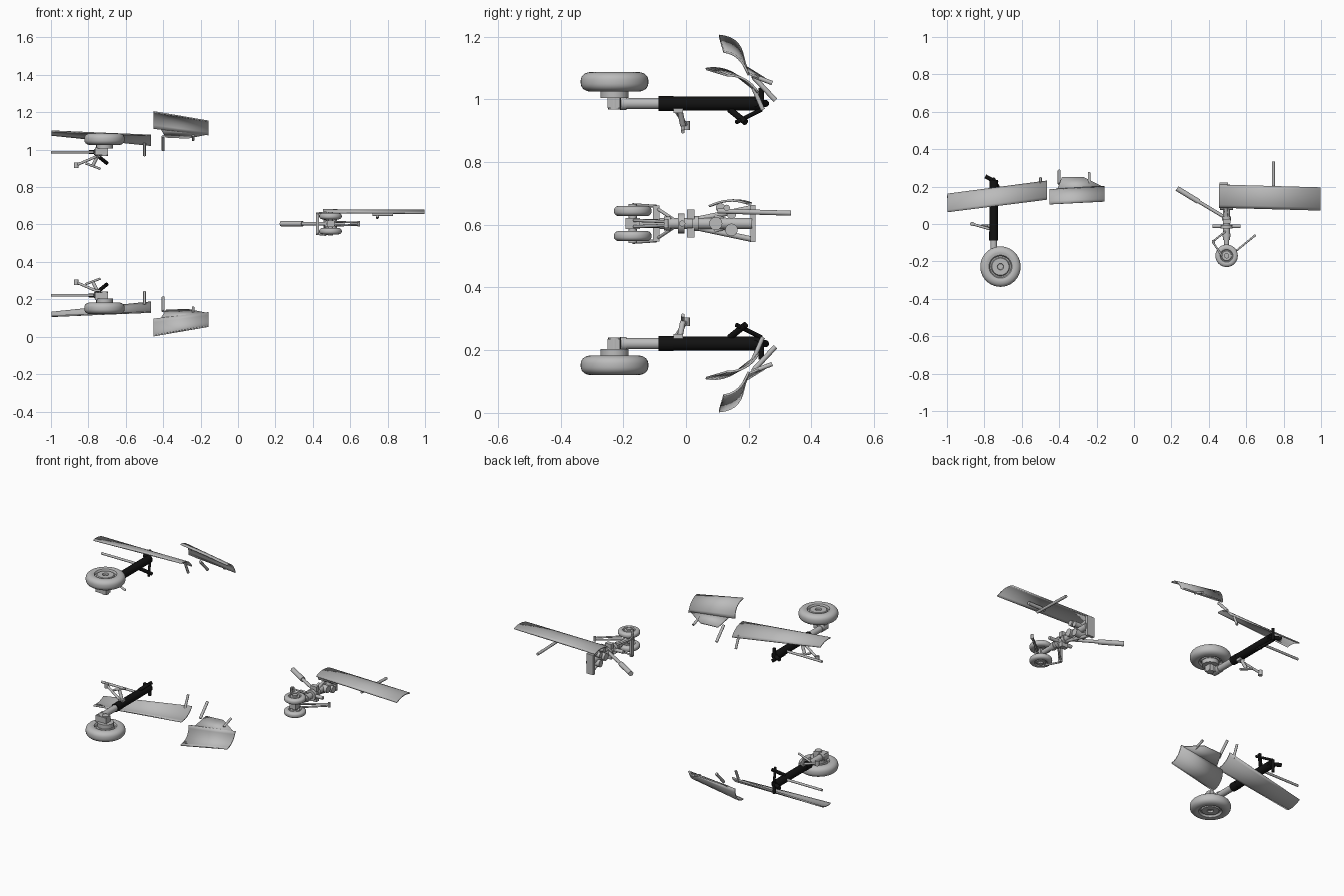
import bpy, bmesh, math
from mathutils import Vector, Matrix

cube = bpy.data.objects.get("Cube")
if cube:
    bpy.data.objects.remove(cube)


def material(name, value):
    mat = bpy.data.materials.new(name)
    mat.use_nodes = True
    mat.diffuse_color = (value, value, value, 1)
    mat.node_tree.nodes["Principled BSDF"].inputs["Base Color"].default_value = mat.diffuse_color
    return mat


GREY = material("light grey metal", .5)
BLACK = material("black metal", .006)
UNIT = .01      # parts are drawn in hundredths, relative to their strut
MIDDLE = Vector((0, 0, .604))
MAIN_STRUT = Vector((-.75, 0, .987))
NOSE_STRUT = MIDDLE + Vector((.495, 0, 0))
origin = MAIN_STRUT
parts = []


def finish(name, bm, mat=GREY, thickness=0):
    bmesh.ops.recalc_face_normals(bm, faces=bm.faces)
    mesh = bpy.data.meshes.new(name)
    bm.to_mesh(mesh)
    bm.free()
    mesh.transform(Matrix.Translation(origin) @ Matrix.Scale(UNIT, 4))
    mesh.materials.append(mat)
    ob = bpy.data.objects.new(name, mesh)
    bpy.context.collection.objects.link(ob)
    bpy.ops.object.select_all(action='DESELECT')
    ob.select_set(True)
    bpy.context.view_layer.objects.active = ob
    bpy.ops.object.shade_smooth_by_angle(angle=math.radians(35))
    if thickness:
        solid = ob.modifiers.new("thickness", 'SOLIDIFY')
        solid.thickness = thickness * UNIT
        solid.offset = 0
    parts.append(ob)


def rod(name, start, end, radius, end_radius=None, mat=GREY):
    start, end = Vector(start), Vector(end)
    along = end - start
    turn = along.to_track_quat('Z', 'Y').to_matrix().to_4x4()
    bm = bmesh.new()
    bmesh.ops.create_cone(bm, cap_ends=True, segments=16, radius1=radius,
                          radius2=end_radius or radius, depth=along.length,
                          matrix=Matrix.Translation((start + end) / 2) @ turn)
    finish(name, bm, mat)


def strut_tube(name, front, back, radius, mat=GREY):
    rod(name, (0, front, 0), (0, back, 0), radius, mat=mat)


def cross_pin(name, centre, half, radius, axis='X'):
    # short tube centred on a point and parallel to an axis
    reach = Vector((half, 0, 0)) if axis == 'X' else Vector((0, 0, half))
    rod(name, Vector(centre) - reach, Vector(centre) + reach, radius)


def box(name, centre, size):
    bm = bmesh.new()
    bmesh.ops.create_cube(bm, size=1, matrix=Matrix.Translation(centre) @ Matrix.Diagonal((*size, 1)))
    finish(name, bm)


def wheel(name, centre, radius, half_width):
    # lathed tyre: a squashed round section, then a dished hub
    section = []
    for k in range(13):
        a = math.pi * k / 24
        section.append((.7 + .3 * math.sin(a), math.cos(a) ** .8 if k < 12 else 0))
    hub = [(0, .5), (.14, .5), (.16, .8), (.42, .8), (.46, .55), (.52, .55), (.57, .9)]
    half = hub + section
    outline = half + [(r, -z) for r, z in reversed(half[:-1])]
    bm = bmesh.new()
    verts = [bm.verts.new((r * radius, 0, z * half_width)) for r, z in outline]
    edges = [bm.edges.new(pair) for pair in zip(verts, verts[1:])]
    bmesh.ops.spin(bm, geom=verts + edges, cent=(0, 0, 0), axis=(0, 0, 1),
                   angle=math.tau, steps=40)
    bmesh.ops.remove_doubles(bm, verts=bm.verts, dist=UNIT / 10)
    bmesh.ops.translate(bm, verts=bm.verts, vec=centre)
    finish(name, bm)


def panel(name, first, last, steps=8):
    # curved sheet between two end arcs, each an x and three (y, z) guide points
    bm = bmesh.new()
    rows = []
    for x, a, b, c in (first, last):
        a, b, c = (Vector((x, *p)) for p in (a, b, c))
        rows.append([bm.verts.new(a.lerp(b, s).lerp(b.lerp(c, s), s))
                     for s in (k / steps for k in range(steps + 1))])
    for k in range(steps):
        bm.faces.new((rows[0][k], rows[1][k], rows[1][k + 1], rows[0][k + 1]))
    finish(name, bm, thickness=.7)


def plate(name, *corners):
    bm = bmesh.new()
    bm.faces.new([bm.verts.new(p) for p in corners])
    finish(name, bm, thickness=.7)


# Main wheel, axle and sliding piston
wheel("main_wheel", (3.6, -22.8, 6.9), 10.8, 3.1)
cross_pin("main_axle", (3.6, -22.8, 2), 4, 2, 'Z')
cross_pin("main_hub_flange", (3.6, -22.8, 3), 1.2, 4.5, 'Z')
box("axle_block", (2, -23, .5), (7, 4, 4))
strut_tube("main_piston", -24, -8, 1.8)
strut_tube("main_piston_collar", -21, -19, 2.1)

# Black strut, trunnion and side brace
strut_tube("main_strut", -8.7, 23.5, 2.25, BLACK)
strut_tube("strut_gland", -8.7, -4, 2.4, BLACK)
rod("trunnion", (-4.5, 25.5, 0), (2, 22, 0), 1.1, mat=BLACK)
rod("trunnion_post", (0, 24, -2), (0, 24, 5), .9, mat=BLACK)
rod("brace_upper", (0, 24, -2), (5, 16, -6), .7, mat=BLACK)
rod("brace_lower", (0, 14, -2), (5, 19, -6), 1, mat=BLACK)

# Side lock linkage
box("lock_lug", (0, -2.5, -2), (3, 3, 2))
rod("lock_arm", (-1, -3, -2.5), (-11.5, 0, -7), .7)
cross_pin("lock_arm_head", (-11.5, 0, -7), 1.4, 1.2, 'Z')
rod("lock_link", (-6.5, -1, -6), (1.5, -1, -9), .6)
rod("lock_stub", (0, -2, -2), (-2.5, -1, -7), .9)
rod("retraction_rod", (-25, 14.5, 0), (0, 14.5, 0), .7)

# Wheel bay doors with hinge rods
panel("main_door", (-24.8, (16, 9), (11.5, 12), (6.3, 11)),
      (28.5, (23, 3.5), (19.5, 9), (13, 9)))
rod("main_door_hinge", (25, 21.5, 5), (25, 24.5, -2), .7)
panel("inner_door", (29.8, (10.5, 21.6), (18.5, 21), (18.3, 12.5)),
      (59.3, (12, 16.5), (17.5, 16), (20, 9)))
plate("inner_door_flap", (34, 18.5, 12), (58, 20, 9.5), (48, 25, 7.5), (36.5, 25, 8))
rod("inner_door_hinge", (35, 21.5, 8.5), (35, 28.5, 1), .8)
rod("inner_door_stay", (51, 21, 9), (51, 27.5, 6.5), .7)

# Second main gear, mirrored across the middle plane
flip = Matrix.Translation(MIDDLE * 2) @ Matrix.Diagonal((1, 1, -1, 1))
for ob in parts:
    twin = ob.copy()
    twin.data = ob.data.copy()
    twin.data.transform(flip)
    twin.data.flip_normals()
    twin.name = "lower_" + ob.name
    ob.name = "upper_" + ob.name
    bpy.context.collection.objects.link(twin)

# Nose gear: paired wheels, mudguard frame and spreading legs
origin = NOSE_STRUT
axle = -17
for side, s in (("upper", 1), ("lower", -1)):
    wheel(side + "_nose_wheel", (0, axle, s * 4), 6, 1.65)
    cross_pin(side + "_nose_hub", (0, axle, s * 4), 2.2, 1.4, 'Z')
    rod(side + "_guard_arm", (-7.5, -9.5, s * 5.5), (-2.5, axle, s * 6), .5)
    rod(side + "_guard_stay", (-7.5, -9.5, s * 5), (0, -3.5, s), .5)
    rod(side + "_frame_leg", (0, 2, s), (-1.5, 21, s * 5), .9)
    rod(side + "_frame_brace", (0, 9, s * 2.4), (-1, 20, -s), .6)
    rod(side + "_scissor_link", (15, -6.3, s * .6), (2.5, -16.5, s), .5)
    box(side + "_side_lug", (0, 1.5, s * 3), (4, 2.5, 3))

box("guard_bar", (-7, -9.5, 0), (1.4, 2, 11.5))
cross_pin("nose_axle", (0, axle, 0), 4, 1.2, 'Z')
box("nose_axle_block", (0, axle, 0), (4, 4.5, 3.4))
strut_tube("nose_piston", axle, -6, 1.4)
strut_tube("nose_strut", -8.5, 21, 1.8)
for y, radius in ((-6, 2.2), (-1.5, 3.2), (3, 2.4)):
    strut_tube("nose_collar", y - 1, y + 1, radius)
cross_pin("steering_jack", (0, -1.2, 0), 7.5, 1)
cross_pin("scissor_pivot", (15, -6.3, 0), 1.4, .7, 'Z')
box("nose_frame_plate", (-1.5, 21.3, 0), (4.5, 1.6, 11.8))
for y, z, radius in ((9.5, 0, 2.1), (14.5, -2, 2), (14.5, 3, 1.5), (11, 5, 1.5)):
    cross_pin("frame_cross_tube", (0, y, z), 3.5, radius)

# Drag strut reaching towards the centre
rod("drag_strut_sleeve", (-26.5, 19, 0), (-15, 12, 0), 1.4)
rod("drag_strut_rod", (-15.5, 12.3, 0), (0, 3, 0), .9)

# Nose door with its stay
panel("nose_door", (-4, (8.8, 6), (15, 8.6), (21, 6.4)),
      (50.2, (7.3, 5.5), (13.5, 8.6), (19.5, 6.4)))
rod("nose_door_stay", (25, 10, 4), (25, 33.5, 3.3), .8)
cross_pin("nose_door_bracket", (28, 13, 5), 5.5, 1)
